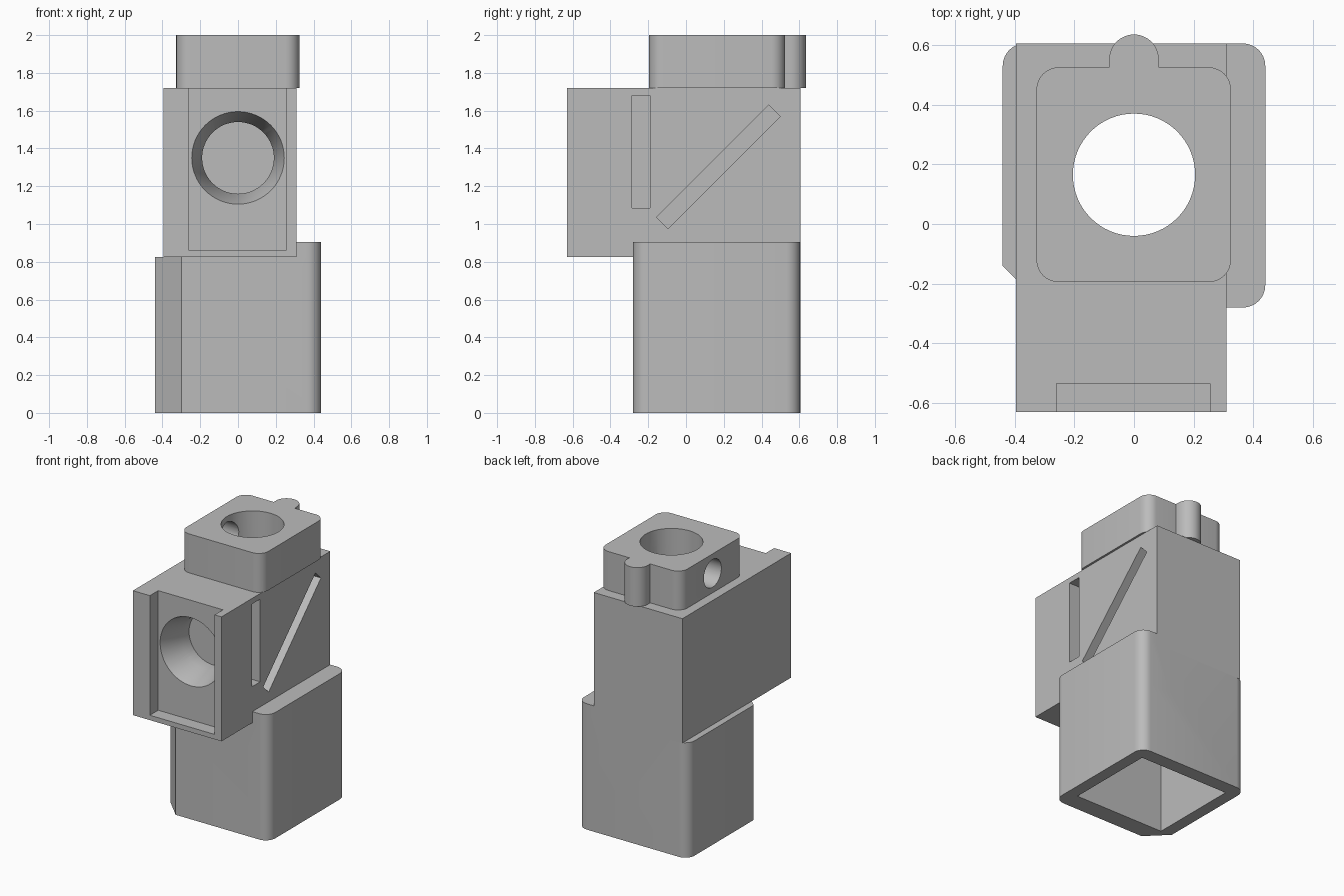
import bpy, bmesh, math
from mathutils import Vector, Matrix

if "Cube" in bpy.data.objects:
    bpy.data.objects.remove(bpy.data.objects["Cube"])

grey = bpy.data.materials.new("neutral_grey")
grey.diffuse_color = (0.5, 0.5, 0.5, 1)
grey.use_nodes = True
grey.node_tree.nodes["Principled BSDF"].inputs["Base Color"].default_value = grey.diffuse_color


def finish(name, bm):
    bmesh.ops.recalc_face_normals(bm, faces=bm.faces)
    me = bpy.data.meshes.new(name)
    bm.to_mesh(me)
    bm.free()
    me.materials.append(grey)
    ob = bpy.data.objects.new(name, me)
    bpy.context.collection.objects.link(ob)
    return ob


def prism(name, corners, z0, z1, seg=8):
    """Extrude an (x, y, corner radius) outline of right angles or sharp corners."""
    pts = []
    for i, (x, y, r) in enumerate(corners):
        p = Vector((x, y))
        if r == 0:
            pts.append(p)
            continue
        a = (Vector(corners[i - 1][:2]) - p).normalized() * r
        b = (Vector(corners[(i + 1) % len(corners)][:2]) - p).normalized() * r
        for k in range(seg + 1):
            t = k / seg * math.pi / 2
            pts.append(p + a + b - b * math.cos(t) - a * math.sin(t))
    bm = bmesh.new()
    face = bm.faces.new([bm.verts.new((q.x, q.y, z0)) for q in pts])
    ext = bmesh.ops.extrude_face_region(bm, geom=[face])["geom"]
    bmesh.ops.translate(bm, verts=[v for v in ext if isinstance(v, bmesh.types.BMVert)],
                        vec=(0, 0, z1 - z0))
    return finish(name, bm)


def box(name, x0, x1, y0, y1, z0, z1, r=0):
    return prism(name, [(x0, y0, r), (x1, y0, r), (x1, y1, r), (x0, y1, r)], z0, z1)


def cone(name, start, end, r0, r1, seg=64):
    start, end = Vector(start), Vector(end)
    d = end - start
    m = Matrix.Translation((start + end) / 2) @ d.to_track_quat('Z', 'Y').to_matrix().to_4x4()
    bm = bmesh.new()
    bmesh.ops.create_cone(bm, cap_ends=True, segments=seg, radius1=r0, radius2=r1,
                          depth=d.length, matrix=m)
    return finish(name, bm)


def combine(target, tool, operation):
    mod = target.modifiers.new("boolean", 'BOOLEAN')
    mod.operation, mod.solver, mod.object = operation, 'EXACT', tool
    bpy.context.view_layer.objects.active = target
    bpy.ops.object.modifier_apply(modifier=mod.name)
    bpy.data.objects.remove(tool, do_unlink=True)


# central filter block
housing = box("filter_cube_housing", -0.395, 0.31, -0.63, 0.605, 0.825, 1.72)

# lower sleeve with chamfered front corner, raised ledge on the right
sleeve = prism("lower_sleeve", [(-0.44, -0.14, 0), (-0.30, -0.28, 0), (0.44, -0.28, 0.075),
                                (0.44, 0.605, 0.075), (-0.44, 0.605, 0.075)], 0, 0.826)
ledge = prism("ledge", [(0.2, -0.28, 0), (0.44, -0.28, 0.075),
                        (0.44, 0.605, 0.075), (0.2, 0.605, 0)], 0.5, 0.905)

# top collar with rounded key at the back
collar = box("top_collar", -0.327, 0.325, -0.195, 0.525, 1.72, 2.0, 0.075)
key = prism("collar_key", [(-0.083, 0.45, 0), (0.083, 0.45, 0),
                           (0.083, 0.635, 0.0829), (-0.083, 0.635, 0.0829)], 1.72, 2.0, 12)
for part in (sleeve, ledge, collar, key):
    combine(housing, part, 'UNION')

# diagonal mirror slot, cut from the right side
slot = box("mirror_slot", -0.255, 0.5, -0.42, 0.42, -0.043, 0.043)
slot.data.transform(Matrix.Translation((0, 0.172, 1.302)) @ Matrix.Rotation(math.radians(45), 4, 'X'))

cuts = [
    box("sleeve_socket", -0.355, 0.355, -0.15, 0.505, -0.1, 0.80),
    cone("vertical_bore", (0, 0.165, 0.7), (0, 0.165, 2.1), 0.205, 0.205),
    box("front_recess", -0.26, 0.255, -0.8, -0.535, 0.86, 1.8),
    cone("front_countersink", (0, -0.535 - 0.03, 1.35), (0, -0.37, 1.35), 0.255, 0.19),
    cone("front_bore", (0, -0.40, 1.35), (0, 0.165, 1.35), 0.19, 0.19),
    box("filter_slot", -0.255, 0.5, -0.285, -0.19, 1.085, 1.68),
    slot,
    cone("side_screw_hole", (-0.5, 0.165, 1.86), (0, 0.165, 1.86), 0.1, 0.1, 32),
]
for cut in cuts:
    combine(housing, cut, 'DIFFERENCE')

bpy.ops.object.select_all(action='DESELECT')
housing.select_set(True)
bpy.context.view_layer.objects.active = housing
bpy.ops.object.shade_smooth_by_angle(angle=math.radians(30))
